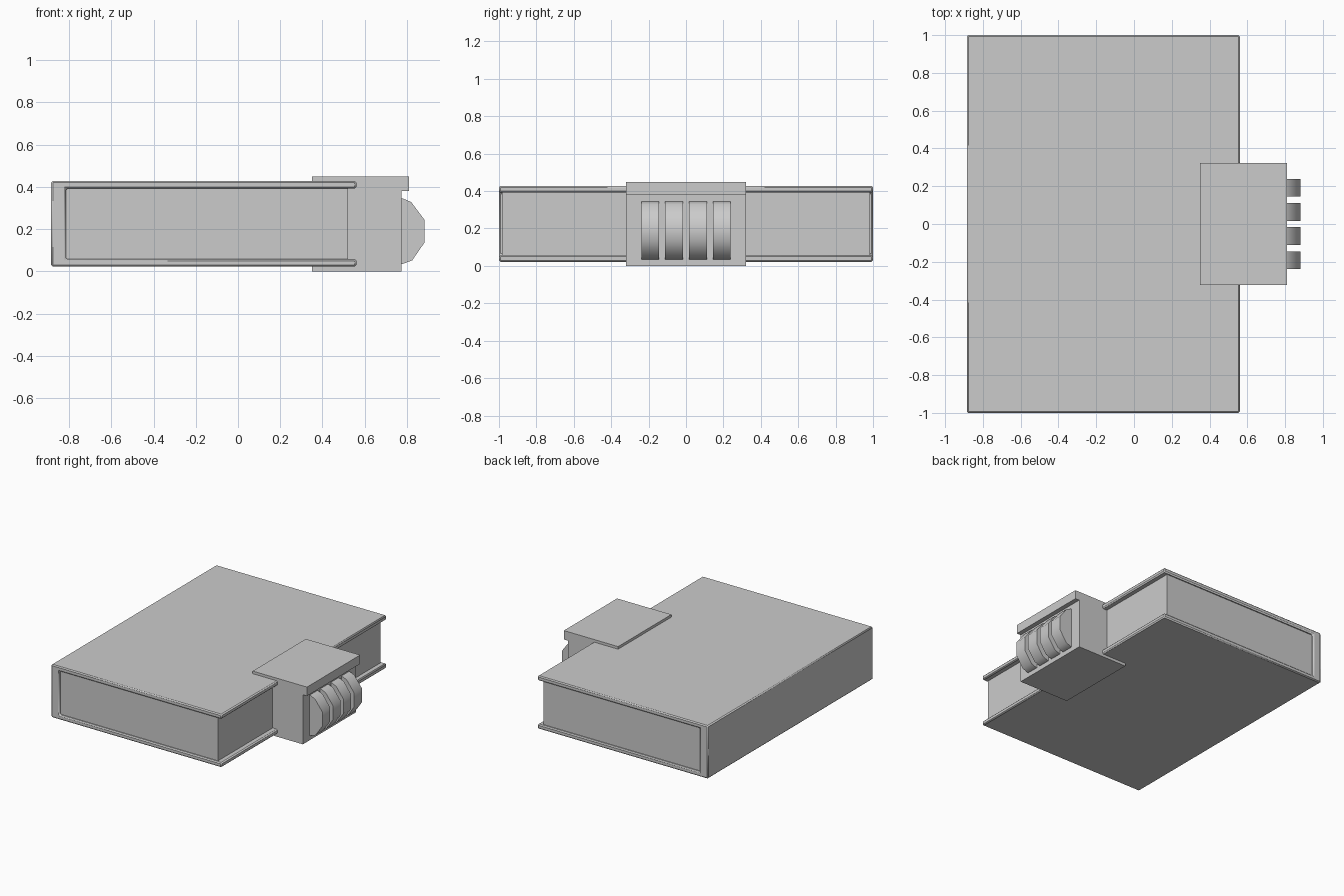
import bpy, bmesh, math

if "Cube" in bpy.data.objects:
    bpy.data.objects.remove(bpy.data.objects["Cube"])


def extrude_profile(name, points, y0, y1, bevel=0.0, angle=60):
    """Extrude an (x, z) outline along y."""
    bm = bmesh.new()
    face = bm.faces.new([bm.verts.new((x, y0, z)) for x, z in points])
    ext = bmesh.ops.extrude_face_region(bm, geom=[face])
    moved = [v for v in ext["geom"] if isinstance(v, bmesh.types.BMVert)]
    bmesh.ops.translate(bm, verts=moved, vec=(0, y1 - y0, 0))
    bmesh.ops.recalc_face_normals(bm, faces=bm.faces)
    mesh = bpy.data.meshes.new(name)
    bm.to_mesh(mesh)
    bm.free()
    obj = bpy.data.objects.new(name, mesh)
    bpy.context.collection.objects.link(obj)
    if bevel:
        mod = obj.modifiers.new("soft_edges", "BEVEL")
        mod.width = bevel
        mod.segments = 1
    bpy.ops.object.select_all(action="DESELECT")
    obj.select_set(True)
    bpy.context.view_layer.objects.active = obj
    bpy.ops.object.shade_smooth_by_angle(angle=math.radians(angle))
    return obj


# Cover: two boards joined by the spine
extrude_profile("cover", [
    (-0.885, 0.022), (0.56, 0.022), (0.56, 0.058), (-0.815, 0.058),
    (-0.815, 0.392), (0.56, 0.392), (0.56, 0.428), (-0.885, 0.428)],
    -1, 1, bevel=0.008)

# Page block, slightly inset from the boards
extrude_profile("pages", [
    (-0.83, 0.05), (0.52, 0.05), (0.52, 0.40), (-0.83, 0.40)],
    -0.983, 0.983)

# Clasp wrapping the fore edge, with an overhanging top lip
extrude_profile("clasp", [
    (0.35, 0.0), (0.775, 0.0), (0.775, 0.38), (0.81, 0.38), (0.81, 0.448),
    (0.35, 0.448), (0.35, 0.41), (0.51, 0.41), (0.51, 0.04), (0.35, 0.04)],
    -0.322, 0.322)

# Four rounded grip ribs on the clasp
rib = [(0.76, 0.345), (0.78, 0.345), (0.82, 0.328), (0.882, 0.245),
       (0.882, 0.135), (0.825, 0.052), (0.78, 0.035), (0.76, 0.035)]
for i in range(4):
    y = -0.192 + i * 0.128
    extrude_profile(f"clasp_rib_{i + 1}", rib, y - 0.047, y + 0.047)
